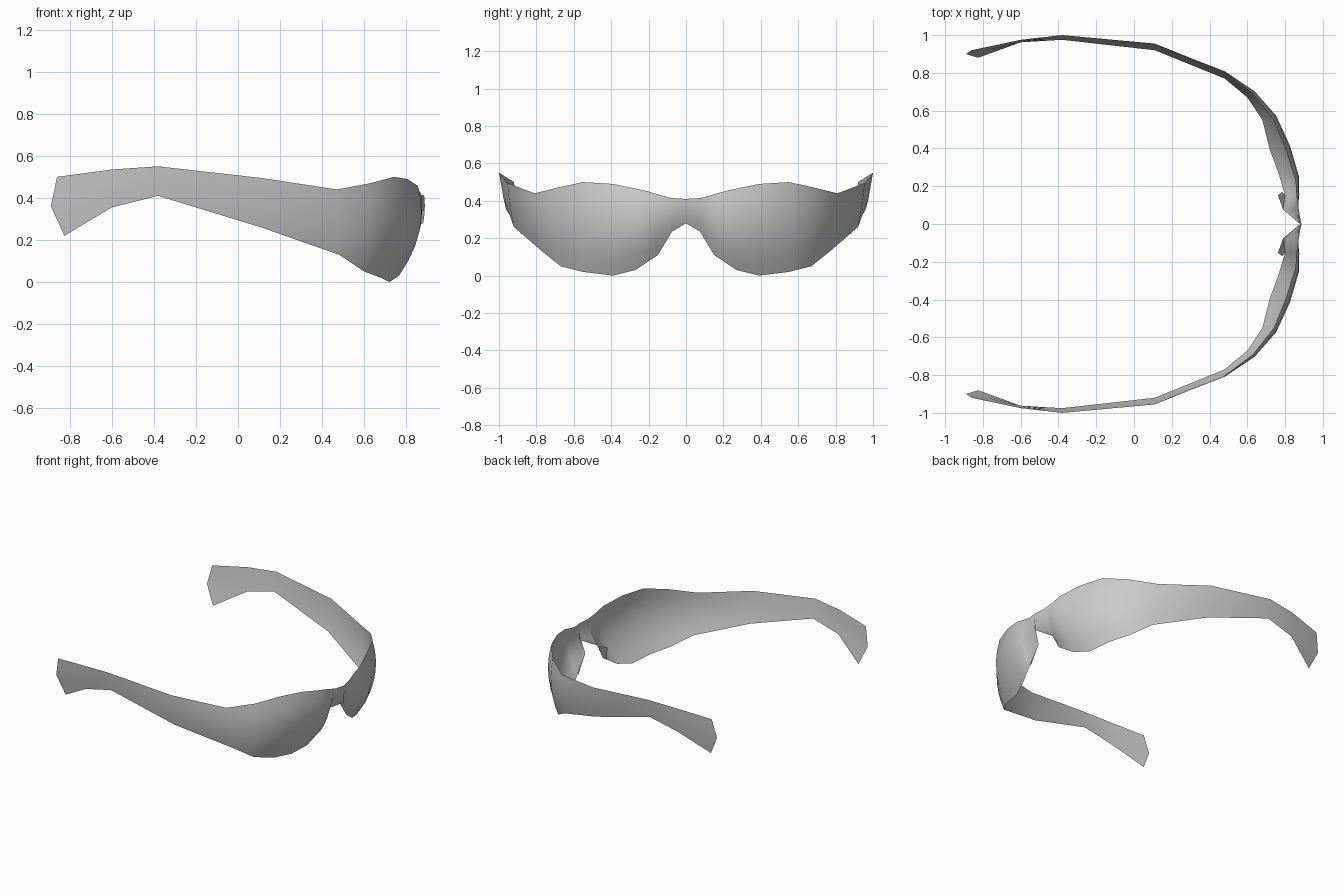
import bpy
import bmesh
from mathutils import Vector

cube = bpy.data.objects.get("Cube")
if cube:
    bpy.data.objects.remove(cube)

grey = bpy.data.materials.new("light_grey")
grey.use_nodes = True
grey.diffuse_color = (0.6, 0.6, 0.6, 1)
grey.node_tree.nodes["Principled BSDF"].inputs["Base Color"].default_value = (0.6, 0.6, 0.6, 1)

# Cross-sections from the bridge round to the ear tip: top edge, bottom edge, bulge
SECTIONS = [
    ((.885, 0, .41), (.88, 0, .28), .005),
    ((.872, .08, .415), (.79, .075, .235), .015),
    ((.86, .15, .435), (.80, .15, .11), .04),
    ((.855, .23, .457), (.765, .27, .03), .055),
    ((.805, .39, .49), (.72, .39, .0), .062),
    ((.74, .55, .50), (.68, .55, .02), .045),
    ((.63, .69, .47), (.60, .67, .05), .03),
    ((.47, .81, .44), (.48, .77, .13), .015),
    ((.11, .955, .495), (.11, .92, .26), .004),
    ((-.38, 1.0, .55), (-.38, .975, .41), 0),
    ((-.60, .975, .535), (-.60, .962, .355), 0),
    ((-.86, .92, .50), (-.825, .88, .22), 0),
]
ROWS = 6


def finish(name, bm):
    """Turn a half mesh into a smooth object mirrored across the middle."""
    mesh = bpy.data.meshes.new(name)
    bm.to_mesh(mesh)
    bm.free()
    mesh.materials.append(grey)
    for face in mesh.polygons:
        face.use_smooth = True
    obj = bpy.data.objects.new(name, mesh)
    bpy.context.collection.objects.link(obj)
    mirror = obj.modifiers.new("Mirror", 'MIRROR')
    mirror.use_axis = (False, True, False)
    mirror.use_clip = True
    return obj


# Wraparound sheet: lens, bridge and temple in one surface
bm = bmesh.new()
columns = []
for i, (top, bottom, bulge) in enumerate(SECTIONS):
    top, bottom = Vector(top), Vector(bottom)
    out = Vector((top.x, top.y, 0)).normalized()
    column = []
    for r in range(ROWS + 1):
        t = r / ROWS
        point = top.lerp(bottom, t) + out * bulge * 4 * t * (1 - t)
        if i == len(SECTIONS) - 1:
            point.x -= .047 * (1 - abs(2 * t - 1))  # pointed ear tip
        column.append(bm.verts.new(point))
    columns.append(column)
for a, b in zip(columns, columns[1:]):
    for r in range(ROWS):
        bm.faces.new((a[r], a[r + 1], b[r + 1], b[r]))
finish("wraparound_frame", bm)

# Nose pads folded back from the inner lens edges
bm = bmesh.new()
pad = [(.79, .075, .235), (.762, .153, .20), (.785, .17, .10), (.80, .15, .11)]
bm.faces.new([bm.verts.new(p) for p in pad])
finish("nose_pads", bm)
